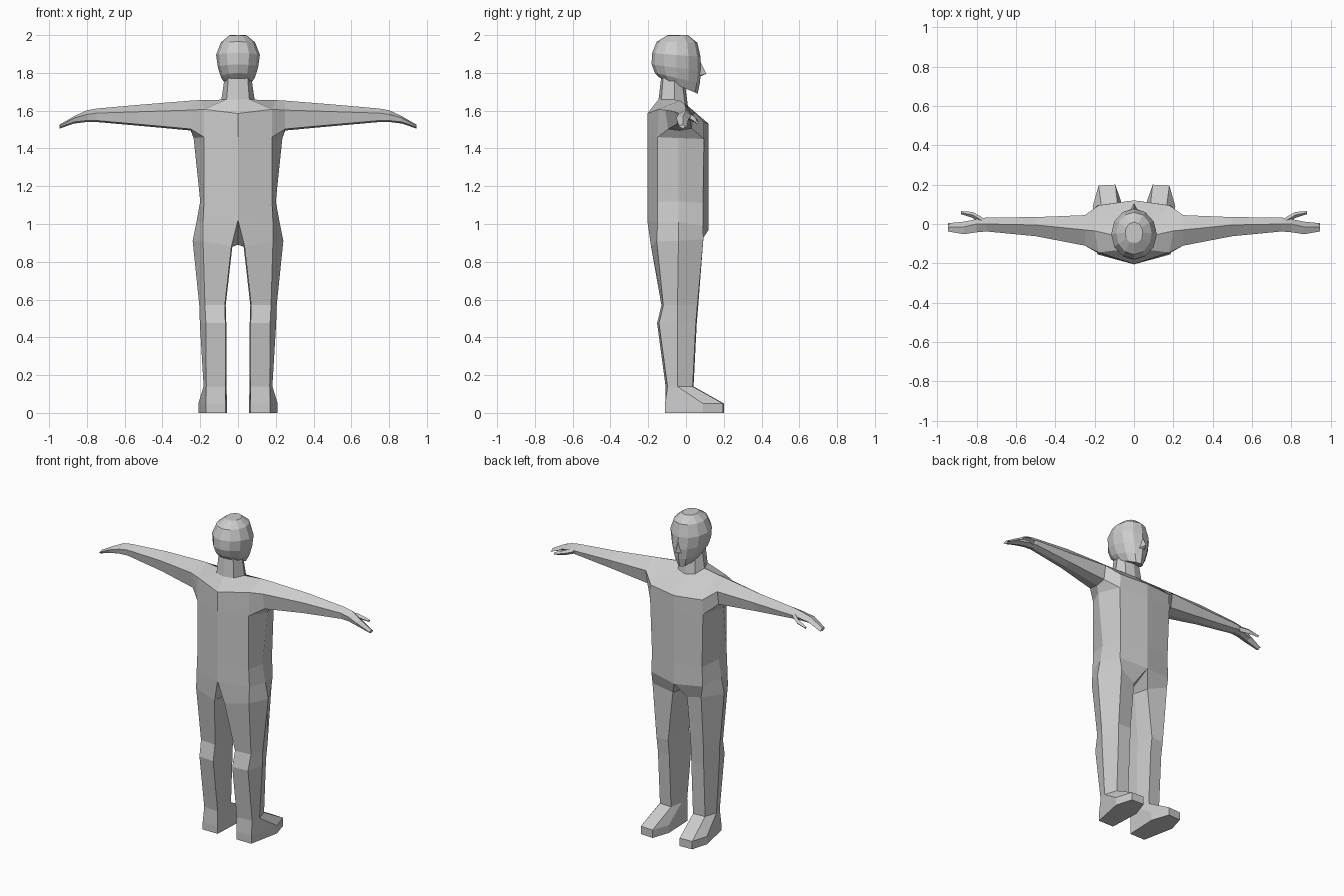
import bpy, bmesh
from math import sin, cos, pi

if "Cube" in bpy.data.objects:
    bpy.data.objects.remove(bpy.data.objects["Cube"])


def loft(bm, rings, closed=True, skip=(), cap=False):
    """Skin consecutive rings; skip holds (ring, segment) gaps."""
    vs = [[bm.verts.new(p) for p in r] for r in rings]
    n = len(rings[0])
    for i in range(len(vs) - 1):
        for j in range(n if closed else n - 1):
            if (i, j) not in skip:
                k = (j + 1) % n
                bm.faces.new((vs[i][j], vs[i][k], vs[i + 1][k], vs[i + 1][j]))
    if cap:
        bm.faces.new(vs[-1])


def finish(bm, name):
    """Weld, mirror the half across x and make an object."""
    bmesh.ops.remove_doubles(bm, verts=bm.verts[:], dist=0.0005)
    bmesh.ops.mirror(bm, geom=bm.verts[:] + bm.edges[:] + bm.faces[:],
                     axis='X', merge_dist=0.0005)
    bmesh.ops.remove_doubles(bm, verts=bm.verts[:], dist=0.0005)
    bmesh.ops.recalc_face_normals(bm, faces=bm.faces[:])
    me = bpy.data.meshes.new(name)
    bm.to_mesh(me)
    bm.free()
    ob = bpy.data.objects.new(name, me)
    bpy.context.collection.objects.link(ob)
    return ob


body = bmesh.new()

# Torso half rings: spine, back, side, front, breastbone
hip = [(0, -.205, 1.02), (.185, -.15, 1.01), (.22, -.04, 1.01), (.18, .09, .99), (0, .12, .97)]
waist = [(0, -.205, 1.13), (.18, -.15, 1.12), (.2, -.04, 1.12), (.175, .09, 1.11), (0, .12, 1.11)]
armpit = [(0, -.205, 1.46), (.18, -.15, 1.46), (.235, -.04, 1.455), (.185, .095, 1.45), (0, .12, 1.44)]
shoulder = [(0, -.205, 1.585), (.18, -.145, 1.607), (.2, -.035, 1.656), (.18, .095, 1.54), (0, .12, 1.53)]
neck_low = [(0, -.145, 1.66), (.06, -.13, 1.66), (.088, -.06, 1.658), (.06, -.005, 1.635), (0, .01, 1.625)]
neck_top = [(0, -.13, 1.79), (.05, -.12, 1.79), (.07, -.06, 1.78), (.05, -.02, 1.75), (0, -.005, 1.74)]
loft(body, [hip, waist, armpit, shoulder, neck_low, neck_top],
     closed=False, skip={(2, 1), (2, 2)})


# Arm and hand grow from the shoulder opening
def arm_ring(x, yb, yt, yf, zt, zm, zb):
    w = yf - yb
    return [(x, yb, zm), (x, yt, zt), (x, yf, zm - .01), (x, yf - .1 * w, zb + .012),
            (x, yb + .5 * w, zb), (x, yb + .1 * w, zb + .008)]


socket = [shoulder[1], shoulder[2], shoulder[3], armpit[3], armpit[2], armpit[1]]
loft(body, [socket,
            arm_ring(.25, -.11, -.03, .045, 1.653, 1.603, 1.495),
            arm_ring(.50, -.062, -.005, .035, 1.633, 1.595, 1.518),
            arm_ring(.75, -.038, 0, .033, 1.611, 1.587, 1.54),
            arm_ring(.80, -.042, 0, .025, 1.602, 1.58, 1.54),
            arm_ring(.865, -.052, -.015, .012, 1.572, 1.562, 1.533),
            arm_ring(.945, -.038, -.015, .004, 1.526, 1.52, 1.505)], cap=True)

# Leg and foot: back inner, back outer, side, front outer, front inner, inner
pelvis = hip + [(0, -.03, .89)]
recess = [(.035, -.185, .88), (.185, -.155, .91), (.24, -.04, .91),
          (.17, .092, .92), (.05, .06, .88), (.03, -.03, .88)]


def leg_ring(z, xi, xo, xs, yb, yf, dz=0.0):
    return [(xi + .005, yb, z), (xo, yb + .01, z), (xs, -.045, z),
            (xo - .01, yf - .005, z + dz), (xi + .015, yf, z + dz), (xi, -.045, z)]


def foot_ring(z):
    return [(.065, -.11, z), (.17, -.11, z), (.21, .09, z),
            (.18, .195, z), (.095, .2, z), (.057, .09, z)]


loft(body, [pelvis, recess,
            leg_ring(.57, .065, .175, .205, -.13, .065),
            leg_ring(.475, .062, .17, .202, -.153, .057),
            leg_ring(.14, .062, .168, .182, -.108, .04),
            foot_ring(.05), foot_ring(0)], cap=True)
finish(body, "body")


# Head: tilted half rings from jaw to crown
def head_ring(zb, zf, yb, yf, w, taper=0.0):
    pts = []
    for i in range(7):
        t = pi * i / 6
        f = (1 - cos(t)) / 2
        x = w * sin(t) * (1 - taper * f) if 0 < i < 6 else 0
        pts.append((x, yb + (yf - yb) * f, zb + (zf - zb) * f))
    return pts


head = bmesh.new()
jaw = head_ring(1.775, 1.69, -.14, .062, .075, .35)
loft(head, [[(0, y, z) for _, y, z in jaw], jaw,
            head_ring(1.80, 1.745, -.165, .073, .098, .2),
            head_ring(1.845, 1.81, -.182, .08, .112, .1),
            head_ring(1.905, 1.885, -.18, .077, .116),
            head_ring(1.965, 1.96, -.155, .06, .09),
            head_ring(1.998, 2.0, -.10, .01, .045),
            [(0, y, z) for _, y, z in head_ring(2.0, 2.0, -.10, .01, .045)]], closed=False)
bmesh.ops.dissolve_degenerate(head, dist=0.0005, edges=head.edges[:])
finish(head, "head")

# Nose wedge
nose = bmesh.new()
top, tip, base, side = [nose.verts.new(p) for p in
                        ((0, .075, 1.86), (0, .108, 1.795), (0, .072, 1.78), (.02, .068, 1.785))]
nose.faces.new((top, tip, side))
nose.faces.new((tip, base, side))
finish(nose, "nose")

# Thumbs
thumb = bmesh.new()
loft(thumb, [[(x, y - r, z), (x, y, z + r), (x, y + r, z), (x, y, z - r)] for x, y, z, r in
             ((.77, .015, 1.568, .018), (.82, .046, 1.553, .015), (.88, .058, 1.538, .008))], cap=True)
finish(thumb, "thumbs")
